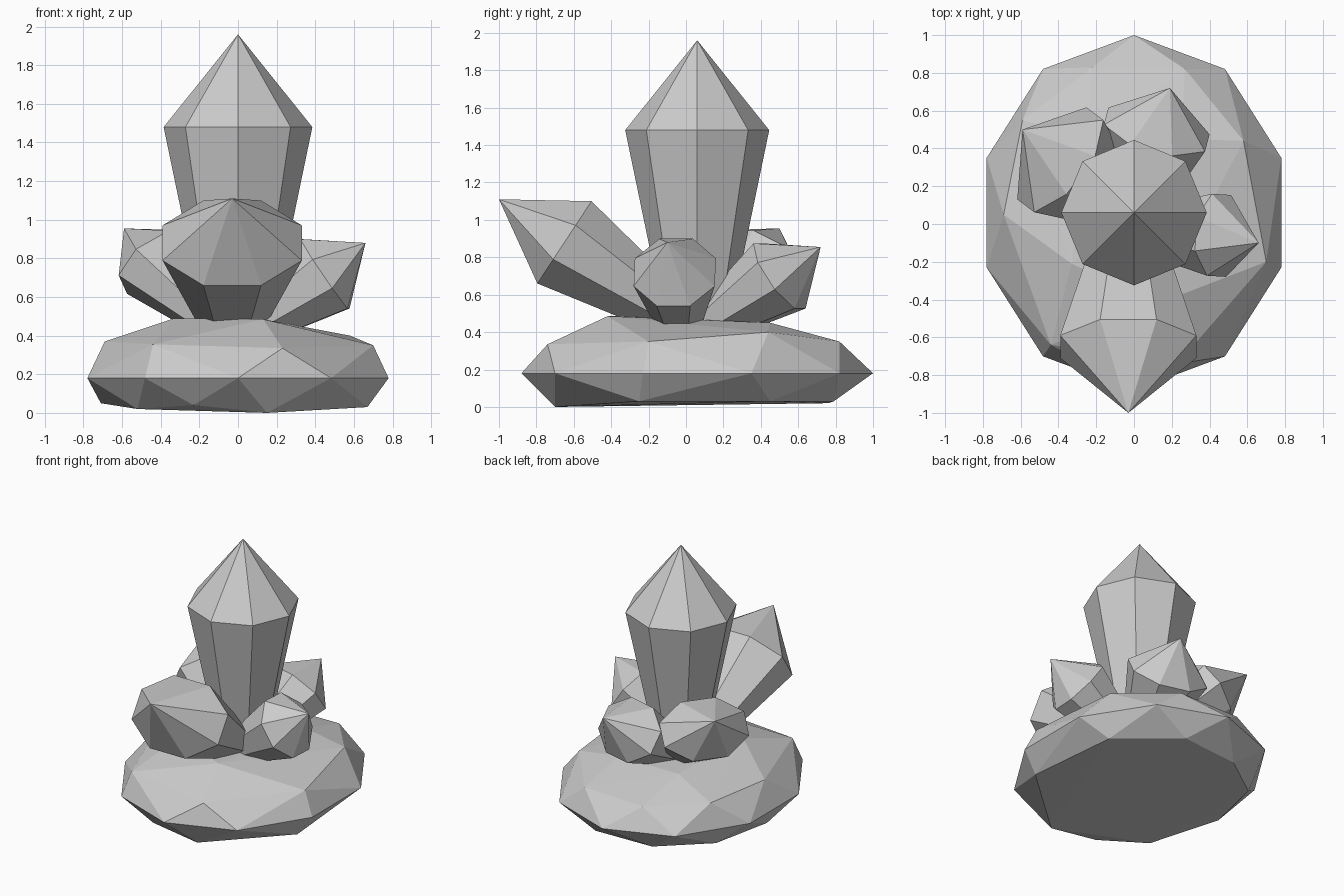
import bpy, bmesh, math
from mathutils import Vector

if "Cube" in bpy.data.objects:
    bpy.data.objects.remove(bpy.data.objects["Cube"])


def finish(bm, name):
    bmesh.ops.recalc_face_normals(bm, faces=bm.faces)
    me = bpy.data.meshes.new(name)
    bm.to_mesh(me)
    bm.free()
    ob = bpy.data.objects.new(name, me)
    bpy.context.collection.objects.link(ob)
    return ob


def crystal(name, center, apex, rx, ry, depth, taper, axis=None, turn=22.5):
    """Eight-sided crystal: widest ring at center, point at apex, tapered root."""
    c, a = Vector(center), Vector(apex)
    n = Vector(axis or (a - c)).normalized()
    u = Vector((0, 0, 1)).cross(n)
    u = u.normalized() if u.length > 0.01 else Vector((1, 0, 0))
    v = n.cross(u)
    bm = bmesh.new()

    def ring(p, s):
        out = []
        for i in range(8):
            t = math.radians(turn + 45 * i)
            out.append(bm.verts.new(p + s * (rx * math.cos(t) * u + ry * math.sin(t) * v)))
        return out

    low, top, tip = ring(c - depth * n, taper), ring(c, 1), bm.verts.new(a)
    for i in range(8):
        j = (i + 1) % 8
        bm.faces.new((low[i], low[j], top[j], top[i]))
        bm.faces.new((top[i], top[j], tip))
    bm.faces.new(low[::-1])
    return finish(bm, name)


# faceted rock base: hull of an oval waist, upper facets and a flat underside
pts = [(0.82 * math.cos(math.radians(18 + 36 * i)),
        0.06 + 0.94 * math.sin(math.radians(18 + 36 * i)), 0.18) for i in range(10)]
pts += [(0.70, -0.20, 0.35), (0.58, 0.44, 0.40), (0.27, 0.82, 0.35), (-0.22, 0.83, 0.34),
        (-0.59, 0.55, 0.36), (-0.69, 0.05, 0.37), (-0.44, -0.64, 0.355), (0.23, -0.74, 0.335)]
pts += [(-0.33, -0.21, 0.49), (0.13, -0.42, 0.485), (0.25, 0.45, 0.45), (-0.25, 0.45, 0.45)]
pts += [(-0.23, -0.68, 0.04), (0.15, -0.70, 0.0), (0.67, -0.25, 0.03), (0.60, 0.45, 0.03),
        (0.20, 0.79, 0.03), (-0.25, 0.76, 0.02), (-0.60, 0.50, 0.04), (-0.71, 0.05, 0.05),
        (-0.52, -0.45, 0.02)]
bm = bmesh.new()
for p in pts:
    bm.verts.new(p)
res = bmesh.ops.convex_hull(bm, input=bm.verts)
loose = [v for v in bm.verts if not v.link_faces]
bmesh.ops.delete(bm, geom=loose, context='VERTS')
finish(bm, "rock_base")

# tall upright crystal
crystal("main_crystal", (0, 0.06, 1.48), (0, 0.06, 1.96), 0.385, 0.385, 1.15, 0.38, turn=0)

# leaning crystals around it
crystal("front_crystal", (-0.03, -0.65, 0.88), (-0.03, -1.0, 1.11), 0.39, 0.285, 0.78, 0.42,
        axis=(0, -0.835, 0.55))
crystal("right_crystal", (0.45, -0.06, 0.72), (0.66, -0.10, 0.88), 0.235, 0.235, 0.5, 0.5,
        axis=(0.82, -0.05, 0.56))
crystal("back_crystal", (0.12, 0.50, 0.70), (0.19, 0.72, 0.855), 0.30, 0.225, 0.5, 0.48,
        axis=(0.09, 0.34, 0.23))
crystal("left_crystal", (-0.39, 0.34, 0.78), (-0.59, 0.50, 0.955), 0.33, 0.23, 0.52, 0.45,
        axis=(-0.6, 0.45, 0.62))
